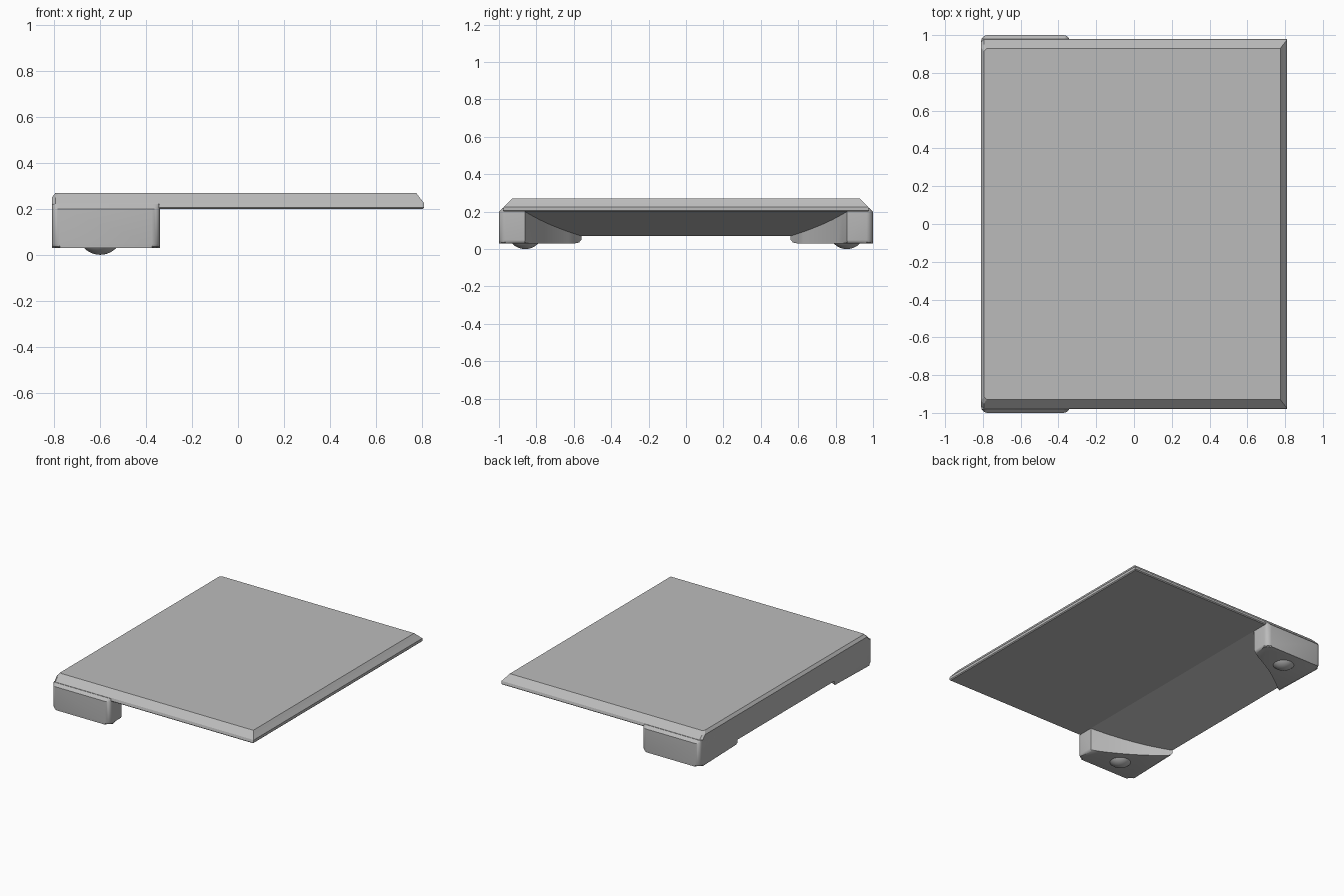
import bpy, bmesh, math
from mathutils import Vector

if "Cube" in bpy.data.objects:
    bpy.data.objects.remove(bpy.data.objects["Cube"])

grey = bpy.data.materials.new("satin grey")
grey.use_nodes = True
COLOUR = (0.5, 0.5, 0.5, 1)
grey.diffuse_color = COLOUR
grey.node_tree.nodes["Principled BSDF"].inputs["Base Color"].default_value = COLOUR

BACK, FRONT, UNDER = -0.81, 0.81, 0.20   # main extents and plate underside


def finish(bm, name, smooth=False):
    bmesh.ops.recalc_face_normals(bm, faces=bm.faces)
    mesh = bpy.data.meshes.new(name)
    bm.to_mesh(mesh)
    bm.free()
    obj = bpy.data.objects.new(name, mesh)
    bpy.context.collection.objects.link(obj)
    mesh.materials.append(grey)
    if smooth:
        bpy.ops.object.select_all(action='DESELECT')
        obj.select_set(True)
        bpy.context.view_layer.objects.active = obj
        bpy.ops.object.shade_smooth_by_angle(angle=math.radians(35))
    return obj


def loft(rings):
    """Skin equal-length rings of points and cap both ends."""
    bm = bmesh.new()
    loops = [[bm.verts.new(p) for p in ring] for ring in rings]
    for a, b in zip(loops, loops[1:]):
        for i in range(len(a)):
            j = (i + 1) % len(a)
            bm.faces.new((a[i], a[j], b[j], b[i]))
    bm.faces.new(loops[0][::-1])
    bm.faces.new(loops[-1])
    return bm


# Top plate with wide side and far-end chamfers and clipped back corners
def plate_ring(z, x0, x1, y, cut=0.015):
    return [(x0, -y + cut, z), (x0 + cut, -y, z), (x1, -y, z),
            (x1, y, z), (x0 + cut, y, z), (x0, y - cut, z)]


finish(loft([plate_ring(UNDER, BACK, FRONT - 0.006, 0.974),
             plate_ring(0.206, BACK, FRONT, 0.98),
             plate_ring(0.225, BACK, FRONT, 0.975),
             plate_ring(0.25, BACK, 0.79, 0.95),
             plate_ring(0.27, BACK + 0.016, 0.775, 0.93)]), "top_plate")

# Sloping web under the plate, between the feet
finish(loft([[(BACK, y, 0.07), (-0.34, y, UNDER), (-0.34, y, 0.21), (BACK, y, 0.21)]
             for y in (-0.93, 0.93)]), "sloped_web")


# Foot outline: rounded outer corners and a gently hollow inner side
def foot_outline():
    r = 0.035
    pts = [Vector((-0.34, 0.86))]
    for cx, start in ((-0.34 - r, 0), (BACK + r, 90)):
        for k in range(7):
            a = math.radians(start + 15 * k)
            pts.append(Vector((cx + r * math.cos(a), 1 - r + r * math.sin(a))))
    end, ctrl = Vector((BACK, 0.56)), Vector((-0.61, 0.74))
    for k in range(10):
        t = k / 10
        pts.append(end * (1 - t) ** 2 + ctrl * 2 * t * (1 - t) + pts[0] * t * t)
    return pts


for side, label in ((-1, "right"), (1, "left")):
    outline = foot_outline()
    bm = loft([[(p.x, side * min(p.y, 1.2 - z), z) for p in outline]
               for z in (0.03, UNDER, 0.22)])
    base = [e for e in bm.edges if all(v.co.z < 0.031 for v in e.verts)]
    bmesh.ops.bevel(bm, geom=base, offset=0.018, segments=2, profile=0.5,
                    affect='EDGES', clamp_overlap=True)
    finish(bm, label + "_foot", True)

    # Domed pad under the foot
    bm = bmesh.new()
    radius = 0.097
    bmesh.ops.create_uvsphere(bm, u_segments=32, v_segments=32, radius=radius)
    bmesh.ops.translate(bm, verts=bm.verts, vec=(-0.6, side * 0.86, radius))
    bmesh.ops.delete(bm, geom=[v for v in bm.verts if v.co.z > 0.045], context='VERTS')
    finish(bm, label + "_pad", True)
